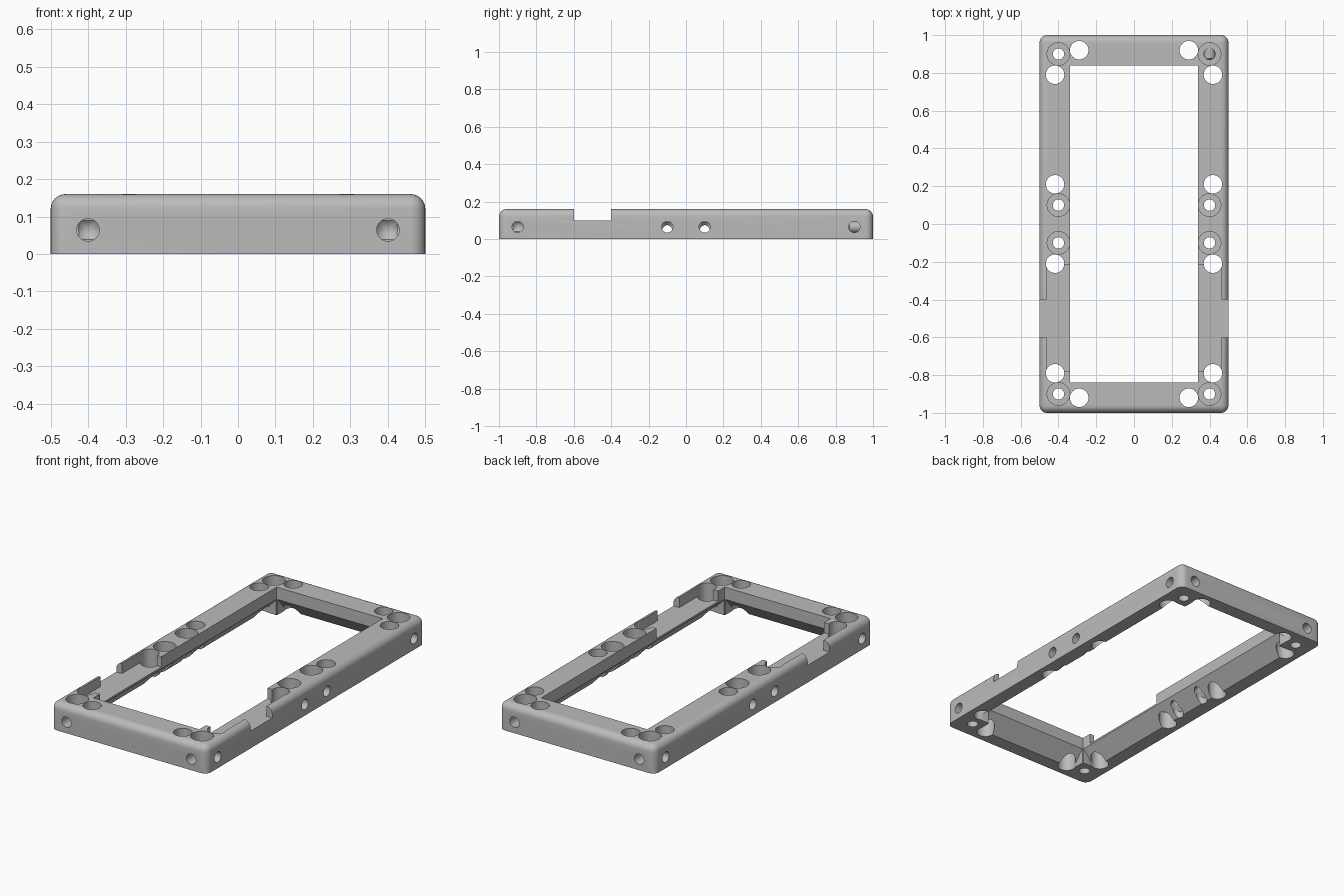
import bpy, bmesh, math
from mathutils import Matrix, Vector

old = bpy.data.objects.get("Cube")
if old:
    bpy.data.objects.remove(old, do_unlink=True)

# Material
grey = bpy.data.materials.new("light grey")
grey.use_nodes = True
GREY = (0.5, 0.5, 0.5, 1)
grey.diffuse_color = GREY
grey.node_tree.nodes["Principled BSDF"].inputs["Base Color"].default_value = GREY


def make(name, bm):
    bmesh.ops.recalc_face_normals(bm, faces=bm.faces)
    mesh = bpy.data.meshes.new(name)
    bm.to_mesh(mesh)
    bm.free()
    mesh.materials.append(grey)
    ob = bpy.data.objects.new(name, mesh)
    bpy.context.collection.objects.link(ob)
    return ob


def box_bm(lo, hi):
    bm = bmesh.new()
    bmesh.ops.create_cube(bm, size=1)
    for v in bm.verts:
        v.co = Vector([(a + b) / 2 + c * (b - a) for a, b, c in zip(lo, hi, v.co)])
    return bm


def cut(cutter):
    """Subtract a cutter from the frame and discard it."""
    cutter.hide_render = True
    mod = frame.modifiers.new("cut", 'BOOLEAN')
    mod.operation = 'DIFFERENCE'
    mod.solver = 'EXACT'
    mod.object = cutter
    bpy.context.view_layer.objects.active = frame
    bpy.ops.object.modifier_apply(modifier=mod.name)
    bpy.data.objects.remove(cutter, do_unlink=True)


def cut_box(lo, hi):
    cut(make("box_cutter", box_bm(lo, hi)))


def cut_hole(x, y, r, z0):
    """Upright round hole, open at the top."""
    bm = bmesh.new()
    bmesh.ops.create_cone(bm, cap_ends=True, segments=32, radius1=r, radius2=r, depth=1,
                          matrix=Matrix.Translation((x, y, z0 + 0.5)))
    cut(make("hole_cutter", bm))


def cut_drill(origin, angle):
    """Sideways drilling with a cone tip, entering along the given angle."""
    bm = bmesh.new()
    n = 32
    rings = []
    for depth in (-0.05, 0.125):
        rings.append([bm.verts.new((depth, 0.03 * math.cos(t), 0.03 * math.sin(t)))
                      for t in [2 * math.pi * i / n for i in range(n)]])
    tip = bm.verts.new((0.155, 0, 0))
    bm.faces.new(rings[0])
    for i in range(n):
        j = (i + 1) % n
        bm.faces.new((rings[0][i], rings[0][j], rings[1][j], rings[1][i]))
        bm.faces.new((rings[1][i], rings[1][j], tip))
    bmesh.ops.transform(bm, verts=bm.verts, matrix=Matrix.Translation(origin)
                        @ Matrix.Rotation(angle, 4, 'Z'))
    cut(make("drill_cutter", bm))


def cut_underside(half_width, half_length, angle):
    """Sloped undercut along one rail; half_width is the opening's inner face."""
    w = half_width
    profile = [(w - 0.1, -0.05), (w + 0.08 + 0.0444, -0.05), (w, 0.09), (w - 0.1, 0.09)]
    bm = bmesh.new()
    face = bm.faces.new([bm.verts.new((x, -half_length, z)) for x, z in profile])
    ext = bmesh.ops.extrude_face_region(bm, geom=[face])
    moved = [g for g in ext["geom"] if isinstance(g, bmesh.types.BMVert)]
    bmesh.ops.translate(bm, verts=moved, vec=(0, 2 * half_length, 0))
    bmesh.ops.rotate(bm, verts=bm.verts, matrix=Matrix.Rotation(angle, 3, 'Z'))
    cut(make("underside_cutter", bm))


# Slab with rounded upright and top edges
bm = box_bm((-0.5, -1, 0), (0.5, 1, 0.16))
edges = [e for e in bm.edges if max(v.co.z for v in e.verts) > 0.1]
bmesh.ops.bevel(bm, geom=edges, offset=0.04, segments=6, profile=0.5, affect='EDGES')
frame = make("frame", bm)

# Opening and sloped undersides, leaving solid corner posts
cut_box((-0.34, -0.84, -0.1), (0.34, 0.84, 0.3))
for k in range(2):
    cut_underside(0.34, 0.835, k * math.pi)
    cut_underside(0.84, 0.335, math.pi / 2 + k * math.pi)

# Side notches and inner ledges
cut_box((-0.6, -0.6, 0.1), (0.6, -0.4, 0.3))
for s in (-1, 1):
    xs = sorted((s * 0.3, s * 0.463))
    cut_box((xs[0], -0.78, 0.1), (xs[1], -0.215, 0.3))

# Screw holes, counterbores, large holes and side drillings
for sx in (-1, 1):
    inward = math.pi if sx > 0 else 0
    for sy in (-1, 1):
        for y in (0.1, 0.9):
            cut_hole(sx * 0.4, sy * y, 0.06, 0.1)
            cut_hole(sx * 0.4, sy * y, 0.03, -0.1)
            cut_drill((sx * 0.5, sy * y, 0.064), inward)
        for x, y in ((0.29, 0.92), (0.418, 0.79), (0.418, 0.21)):
            cut_hole(sx * x, sy * y, 0.049, -0.1)
        cut_drill((sx * 0.4, sy, 0.064), -sy * math.pi / 2)

# Smooth rounded surfaces, crisp cut edges
bpy.ops.object.select_all(action='DESELECT')
frame.select_set(True)
bpy.context.view_layer.objects.active = frame
bpy.ops.object.shade_smooth_by_angle(angle=math.radians(30))
